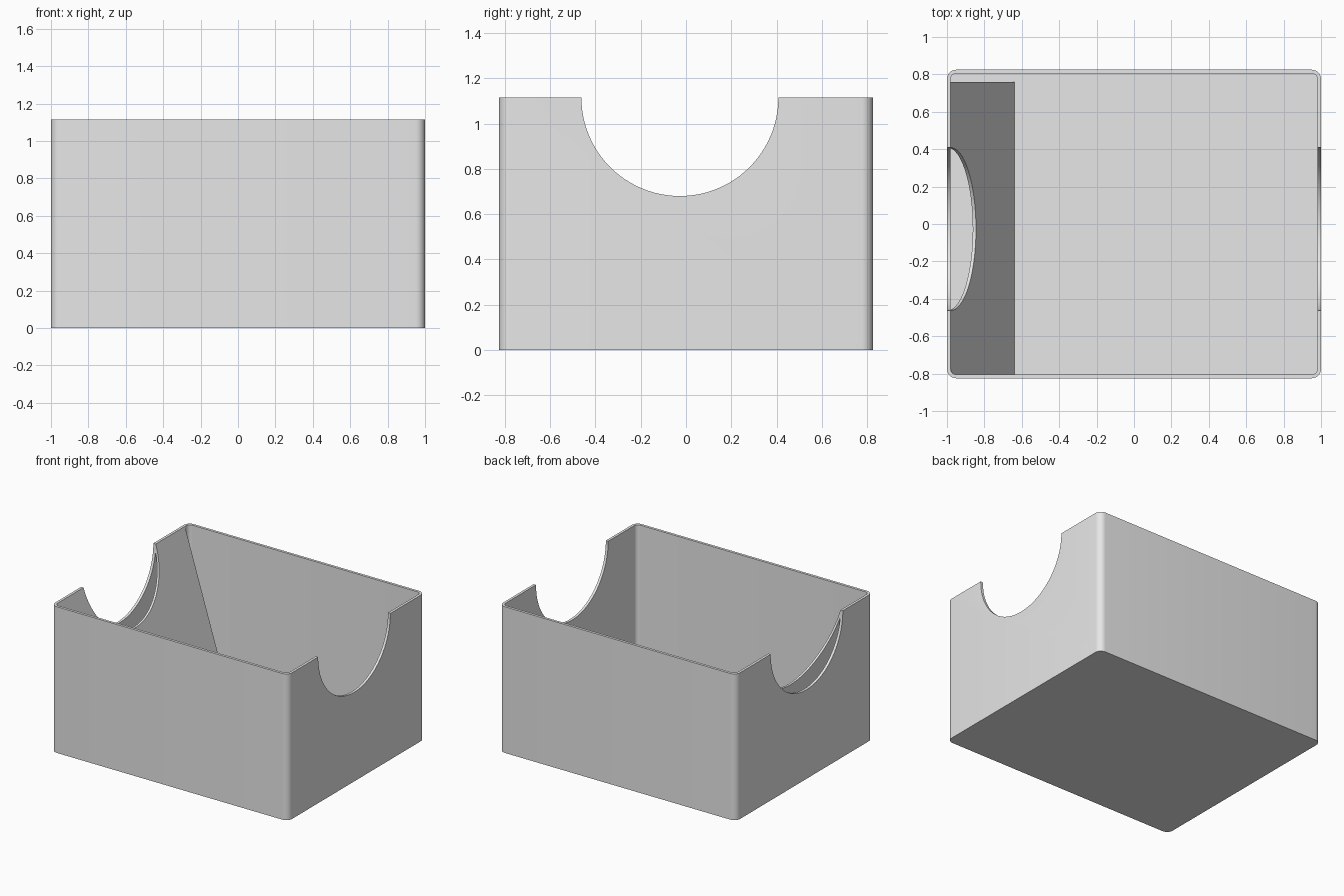
import bpy, bmesh, math
from mathutils import Matrix, Vector

if "Cube" in bpy.data.objects:
    bpy.data.objects.remove(bpy.data.objects["Cube"], do_unlink=True)

HEIGHT, WALL = 1.115, 0.02
HALF_X, HALF_Y = 1.0, 0.825
NOTCH_Y, NOTCH_R = -0.027, 0.435
IN_X, IN_Y = HALF_X - WALL, HALF_Y - WALL

grey = bpy.data.materials.new("light grey")
grey.use_nodes = True
grey.diffuse_color = (0.8, 0.8, 0.8, 1)
grey.node_tree.nodes["Principled BSDF"].inputs["Base Color"].default_value = (0.8, 0.8, 0.8, 1)


def make_object(name, bm):
    bmesh.ops.recalc_face_normals(bm, faces=bm.faces)
    mesh = bpy.data.meshes.new(name)
    bm.to_mesh(mesh)
    bm.free()
    mesh.materials.append(grey)
    obj = bpy.data.objects.new(name, mesh)
    bpy.context.collection.objects.link(obj)
    return obj


def rounded_block(name, hx, hy, z0, z1, radius):
    """Block with its four upright edges rounded."""
    bm = bmesh.new()
    bmesh.ops.create_cube(bm, size=2)
    for v in bm.verts:
        v.co = Vector((v.co.x * hx, v.co.y * hy, z1 if v.co.z > 0 else z0))
    upright = [e for e in bm.edges
               if abs(e.verts[0].co.z - e.verts[1].co.z) > 0.1]
    bmesh.ops.bevel(bm, geom=upright, offset=radius, offset_type='OFFSET',
                    segments=8, profile=0.5, affect='EDGES')
    return make_object(name, bm)


def cut(obj, cutter):
    mod = obj.modifiers.new("cut", 'BOOLEAN')
    mod.operation, mod.solver, mod.object = 'DIFFERENCE', 'EXACT', cutter
    bpy.ops.object.select_all(action='DESELECT')
    bpy.context.view_layer.objects.active = obj
    obj.select_set(True)
    bpy.ops.object.modifier_apply(modifier=mod.name)


# Open box with thin walls and a floor
box = rounded_block("box", HALF_X, HALF_Y, 0, HEIGHT, 0.05)
cavity = rounded_block("cavity_cutter", IN_X, IN_Y, WALL, HEIGHT + 0.2, 0.03)

# Sloping inner plate, hollow behind, stopping short of the back wall
bm = bmesh.new()
profile = [(-IN_X, HEIGHT), (-0.64, WALL), (-0.657, WALL), (-IN_X, 1.06)]
side = bm.faces.new([bm.verts.new((x, -IN_Y, z)) for x, z in profile])
grown = bmesh.ops.extrude_face_region(bm, geom=[side])["geom"]
bmesh.ops.translate(bm, vec=(0, IN_Y + 0.76, 0),
                    verts=[g for g in grown if isinstance(g, bmesh.types.BMVert)])
plate = make_object("sloping_plate", bm)

# Half-round hand notches through both ends and the plate
bm = bmesh.new()
bmesh.ops.create_cone(bm, cap_ends=True, segments=96, radius1=NOTCH_R,
                      radius2=NOTCH_R, depth=3,
                      matrix=Matrix.Translation((0, NOTCH_Y, HEIGHT))
                      @ Matrix.Rotation(math.pi / 2, 4, 'Y'))
notch = make_object("notch_cutter", bm)

cut(box, cavity)
for part in (box, plate):
    cut(part, notch)
    bpy.ops.object.shade_smooth_by_angle(angle=math.radians(30))

for helper in (cavity, notch):
    bpy.data.objects.remove(helper, do_unlink=True)
